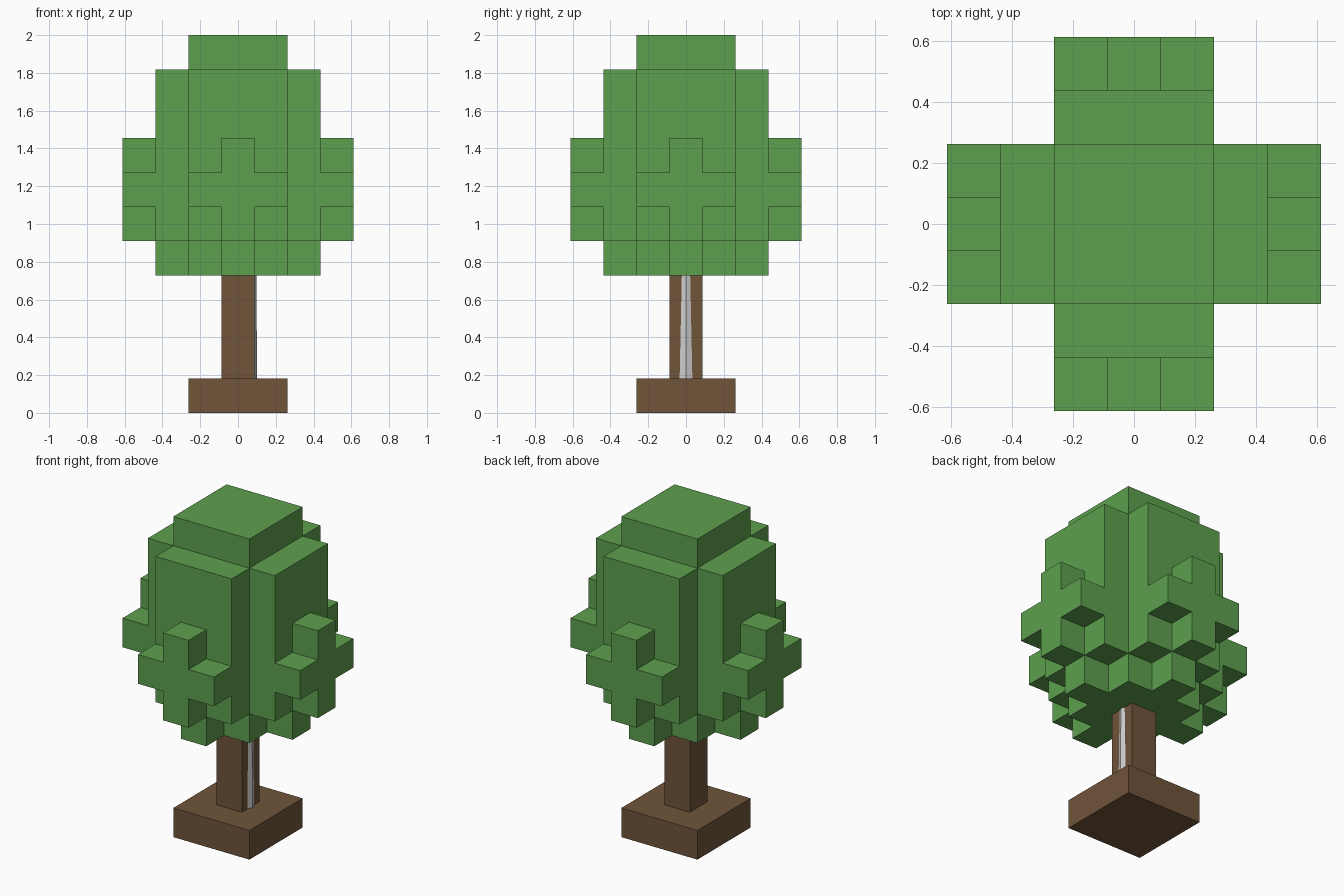
import bpy, bmesh
from math import pi
from mathutils import Matrix, Vector

cube = bpy.data.objects.get("Cube")
if cube:
    bpy.data.objects.remove(cube)

U = 0.175      # block width
H = 2 / 11     # block height


def material(name, rgb):
    m = bpy.data.materials.new(name)
    m.use_nodes = True
    m.diffuse_color = (*rgb, 1)
    m.node_tree.nodes["Principled BSDF"].inputs["Base Color"].default_value = (*rgb, 1)
    return m


leaf_green = material("leaf green", (0.11, 0.35, 0.077))
bark_brown = material("bark brown", (0.162, 0.089, 0.042))
pale_grey = material("pale grey", (0.62, 0.62, 0.62))


def finish(name, bm, mat):
    bmesh.ops.recalc_face_normals(bm, faces=bm.faces)
    mesh = bpy.data.meshes.new(name)
    bm.to_mesh(mesh)
    bm.free()
    mesh.materials.append(mat)
    obj = bpy.data.objects.new(name, mesh)
    bpy.context.collection.objects.link(obj)
    return obj


def prism(name, profile, y0, y1, mat, turn=0):
    """Extrude an x-z profile, in blocks, from y0 to y1, then turn it about z."""
    bm = bmesh.new()
    face = bm.faces.new([bm.verts.new((x * U, y0 * U, z * H)) for x, z in profile])
    ext = bmesh.ops.extrude_face_region(bm, geom=[face])
    verts = [v for v in ext["geom"] if isinstance(v, bmesh.types.BMVert)]
    bmesh.ops.translate(bm, verts=verts, vec=Vector((0, (y1 - y0) * U, 0)))
    bmesh.ops.rotate(bm, verts=bm.verts, matrix=Matrix.Rotation(turn, 3, "Z"))
    return finish(name, bm, mat)


def rect(half, z0, z1):
    return [(-half, z0), (half, z0), (half, z1), (-half, z1)]


# Base and trunk
prism("base", rect(1.5, 0, 1), -1.5, 1.5, bark_brown)
prism("trunk", rect(0.5, 1, 4), -0.5, 0.5, bark_brown)

# Tapered post showing through one face of the trunk
bm = bmesh.new()
bmesh.ops.create_cone(bm, cap_ends=True, segments=8, radius1=0.064, radius2=0.057,
                      depth=0.8, matrix=Matrix.Translation((0.039, 0, 0.41)))
finish("inner_post", bm, pale_grey)

# Crown core
prism("crown_core", rect(1.5, 4, 11), -1.5, 1.5, leaf_green)

# Stepped foliage on each of the four sides
half_plus = [(0.5, 5), (0.5, 6), (1.5, 6), (1.5, 7), (0.5, 7), (0.5, 8)]
plus = half_plus + [(-x, z) for x, z in reversed(half_plus)]
for i, side in enumerate(("front", "left", "back", "right")):
    turn = i * pi / 2
    prism(side + "_foliage_slab", rect(1.5, 5, 10), -2.5, -1.5, leaf_green, turn)
    prism(side + "_foliage_cross", plus, -3.5, -2.5, leaf_green, turn)
    prism(side + "_lower_tuft", rect(0.5, 4, 5), -2.5, -1.5, leaf_green, turn)
